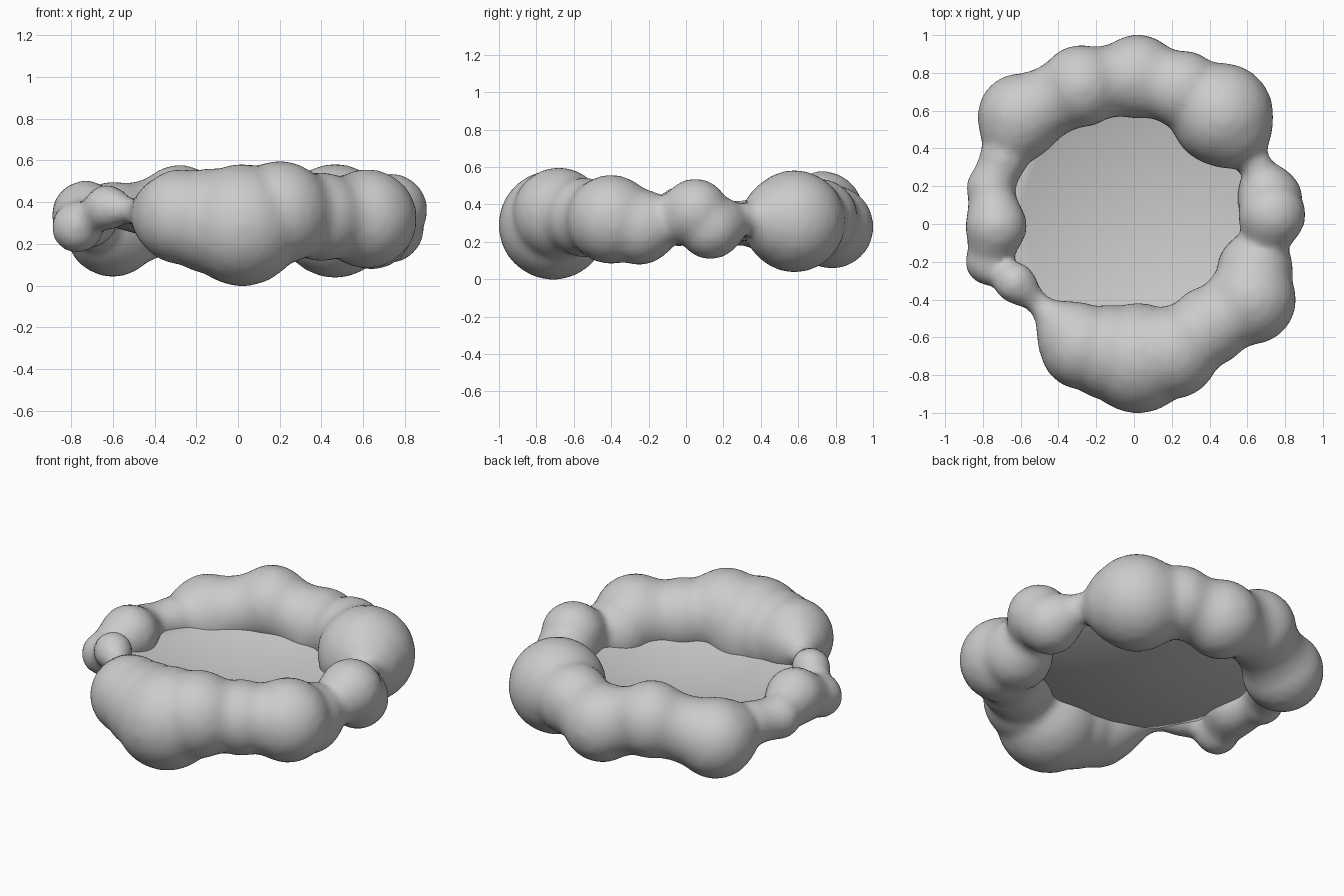
import bpy, bmesh, math
from mathutils import Vector, Matrix

cube = bpy.data.objects.get("Cube")
if cube:
    bpy.data.objects.remove(cube)

grey = bpy.data.materials.new("light_grey")
grey.use_nodes = True
COLOUR = (0.6, 0.6, 0.6, 1)
grey.diffuse_color = COLOUR
grey.node_tree.nodes["Principled BSDF"].inputs["Base Color"].default_value = COLOUR

# Lumps around the ring: x, y, z, radius
LUMPS = [
    (0.02, 0.78, 0.28, 0.225), (0.26, 0.71, 0.33, 0.21),
    (0.465, 0.58, 0.31, 0.275), (0.65, 0.31, 0.33, 0.085),
    (0.72, 0.13, 0.28, 0.175), (0.73, 0.05, 0.36, 0.18),
    (0.69, -0.1, 0.31, 0.135),
    (0.64, -0.25, 0.28, 0.205), (0.62, -0.4, 0.32, 0.24),
    (0.4, -0.54, 0.33, 0.215), (0.2, -0.68, 0.35, 0.25),
    (0.02, -0.71, 0.29, 0.295), (-0.13, -0.68, 0.31, 0.255),
    (-0.27, -0.65, 0.33, 0.23),
    (-0.52, -0.41, 0.36, 0.065), (-0.63, -0.31, 0.375, 0.11),
    (-0.71, -0.26, 0.33, 0.075),
    (-0.77, -0.2, 0.28, 0.125), (-0.73, -0.01, 0.34, 0.165),
    (-0.76, 0.19, 0.3, 0.13), (-0.69, 0.35, 0.3, 0.13),
    (-0.6, 0.57, 0.27, 0.23), (-0.28, 0.73, 0.36, 0.22),
]
STEPS = 6


def build(name, bm):
    mesh = bpy.data.meshes.new(name)
    bm.to_mesh(mesh)
    bm.free()
    mesh.materials.append(grey)
    mesh.shade_smooth()
    obj = bpy.data.objects.new(name, mesh)
    bpy.context.collection.objects.link(obj)
    return obj


# Lumpy ring: balls strung between the lumps, pinched more over longer gaps
bm = bmesh.new()
for i, lump in enumerate(LUMPS):
    a, b = Vector(lump), Vector(LUMPS[(i + 1) % len(LUMPS)])
    gap = (b.xyz - a.xyz).length
    for k in range(STEPS):
        t = k / STEPS
        ease = (1 - math.cos(math.pi * t)) / 2
        r = (a.w + (b.w - a.w) * ease) * (1 - 1.6 * gap * t * (1 - t))
        bmesh.ops.create_icosphere(bm, subdivisions=3, radius=r,
                                   matrix=Matrix.Translation(a.lerp(b, t).xyz))
ring = build("lumpy_ring", bm)

# Fuse the balls into one soft skin
fuse = ring.modifiers.new("fuse", "REMESH")
fuse.mode = "VOXEL"
fuse.voxel_size = 0.025
fuse.use_smooth_shade = True
soften = ring.modifiers.new("soften", "SMOOTH")
soften.factor = 0.5
soften.iterations = 5

# Sagging floor: shallow oval bowl with its rim buried in the ring
SIDES, LEVELS = 40, 6
bm = bmesh.new()
hub = bm.verts.new((0, 0.04, 0.19))
inner = None
for level in range(1, LEVELS + 1):
    s = level / LEVELS
    loop = []
    for j in range(SIDES):
        a = math.tau * j / SIDES
        loop.append(bm.verts.new((0.7 * s * math.cos(a),
                                  0.04 + 0.74 * s * math.sin(a),
                                  0.19 + 0.13 * s * s)))
    for j in range(SIDES):
        n = (j + 1) % SIDES
        if inner:
            bm.faces.new((inner[j], loop[j], loop[n], inner[n]))
        else:
            bm.faces.new((hub, loop[j], loop[n]))
    inner = loop
floor = build("sagging_floor", bm)
thick = floor.modifiers.new("thickness", "SOLIDIFY")
thick.thickness = 0.008
thick.offset = 0
